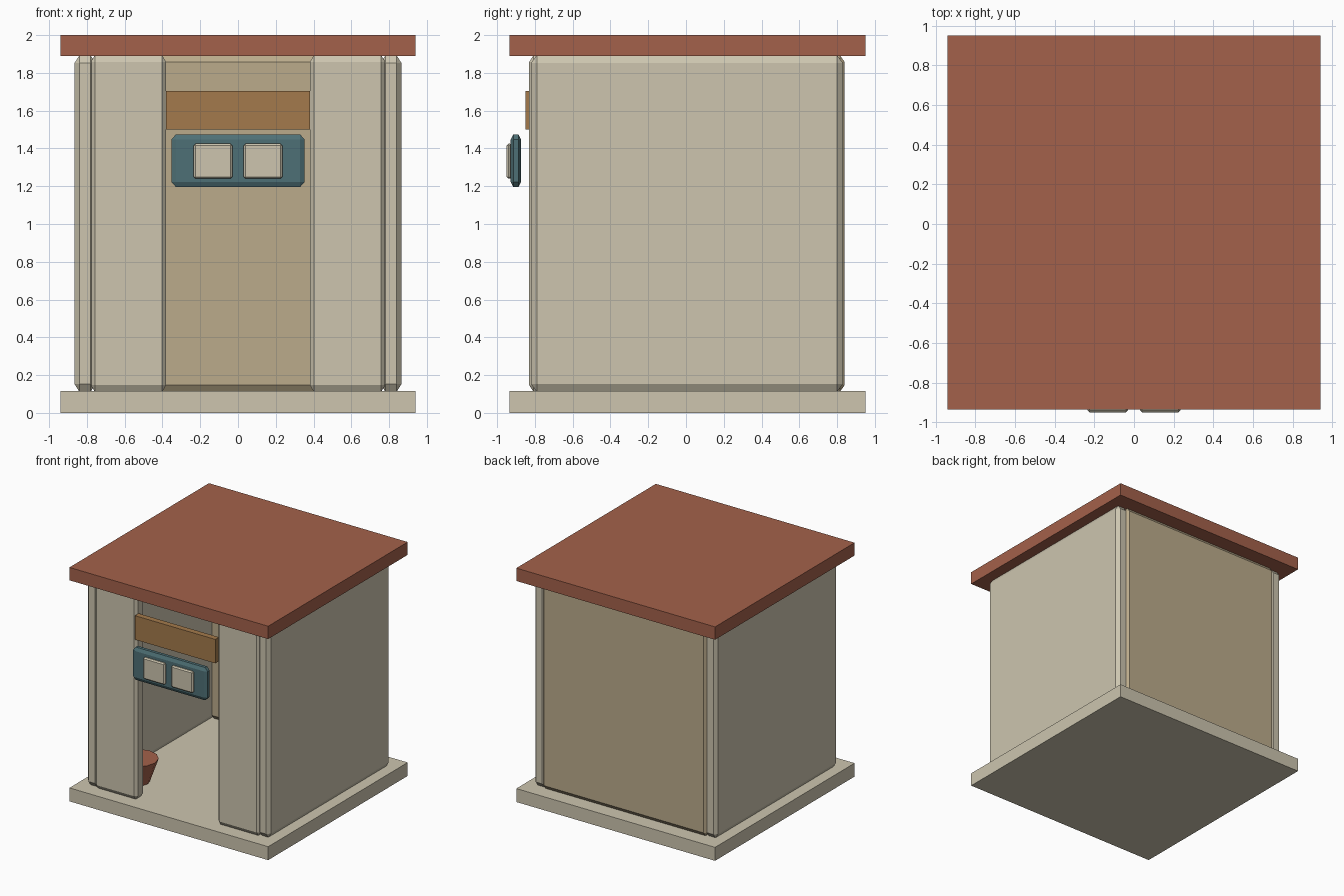
import bpy, bmesh
from itertools import product
from mathutils import Vector

if "Cube" in bpy.data.objects:
    bpy.data.objects.remove(bpy.data.objects["Cube"])


def material(name, rgb):
    m = bpy.data.materials.new(name)
    m.diffuse_color = (*rgb, 1)
    m.use_nodes = True
    m.node_tree.nodes["Principled BSDF"].inputs["Base Color"].default_value = m.diffuse_color
    return m


CREAM = material("cream", (0.61, 0.56, 0.43))
TAN = material("tan", (0.50, 0.41, 0.26))
RED = material("brick_red", (0.37, 0.12, 0.07))
BROWN = material("brown", (0.37, 0.195, 0.072))
TEAL = material("teal", (0.076, 0.162, 0.18))


def finish(bm, name, mat):
    bmesh.ops.recalc_face_normals(bm, faces=bm.faces)
    me = bpy.data.meshes.new(name)
    bm.to_mesh(me)
    bm.free()
    me.materials.append(mat)
    ob = bpy.data.objects.new(name, me)
    bpy.context.collection.objects.link(ob)
    return ob


def box(name, x, y, z, mat, chamfer=None):
    """Box from axis ranges; chamfer gives the cut along x, y and z."""
    lo, hi = Vector((x[0], y[0], z[0])), Vector((x[1], y[1], z[1]))
    mid, half = (lo + hi) / 2, (hi - lo) / 2
    bm = bmesh.new()
    for s in product((-1, 1), repeat=3):
        if chamfer is None:
            bm.verts.new([mid[i] + s[i] * half[i] for i in range(3)])
            continue
        for axis in range(3):
            bm.verts.new([mid[i] + s[i] * (half[i] - (0 if i == axis else chamfer[i]))
                          for i in range(3)])
    bmesh.ops.convex_hull(bm, input=bm.verts)
    bmesh.ops.dissolve_limit(bm, angle_limit=0.01, verts=bm.verts, edges=bm.edges)
    return finish(bm, name, mat)


def span(side, a, b):
    return tuple(sorted((side * a, side * b)))


# Floor slab and flat roof
box("floor_slab", (-0.94, 0.94), (-0.935, 0.95), (0, 0.115), CREAM)
box("roof_slab", (-0.94, 0.94), (-0.935, 0.95), (1.89, 2.0), RED)

# Walls
WALL_Z = (0.112, 1.893)
box("back_wall", (-0.78, 0.78), (0.73, 0.84), WALL_Z, TAN, (0.025, 0.025, 0.035))
for side, label in ((-1, "left"), (1, "right")):
    box(label + "_wall", span(side, 0.755, 0.865), (-0.82, 0.83), WALL_Z, CREAM,
        (0.025, 0.03, 0.04))
    box(label + "_front_panel", span(side, 0.38, 0.78), (-0.83, -0.72), WALL_Z, CREAM,
        (0.022, 0.022, 0.035))
    # Pale tiles on the sign
    box(label + "_sign_tile", span(side, 0.03, 0.235), (-0.95, -0.922), (1.24, 1.425), CREAM,
        (0.01, 0.01, 0.01))

# Door header and sign board
box("door_header", (-0.38, 0.38), (-0.85, -0.80), (1.5, 1.705), BROWN)
box("sign_board", (-0.353, 0.353), (-0.928, -0.873), (1.195, 1.475), TEAL, (0.025, 0.014, 0.028))

# Tapered pot in the front left corner
bm = bmesh.new()
bmesh.ops.create_cone(bm, cap_ends=True, segments=12, radius1=0.095, radius2=0.165, depth=0.2)
pot = finish(bm, "pot", RED)
pot.location = (-0.58, -0.53, 0.213)
